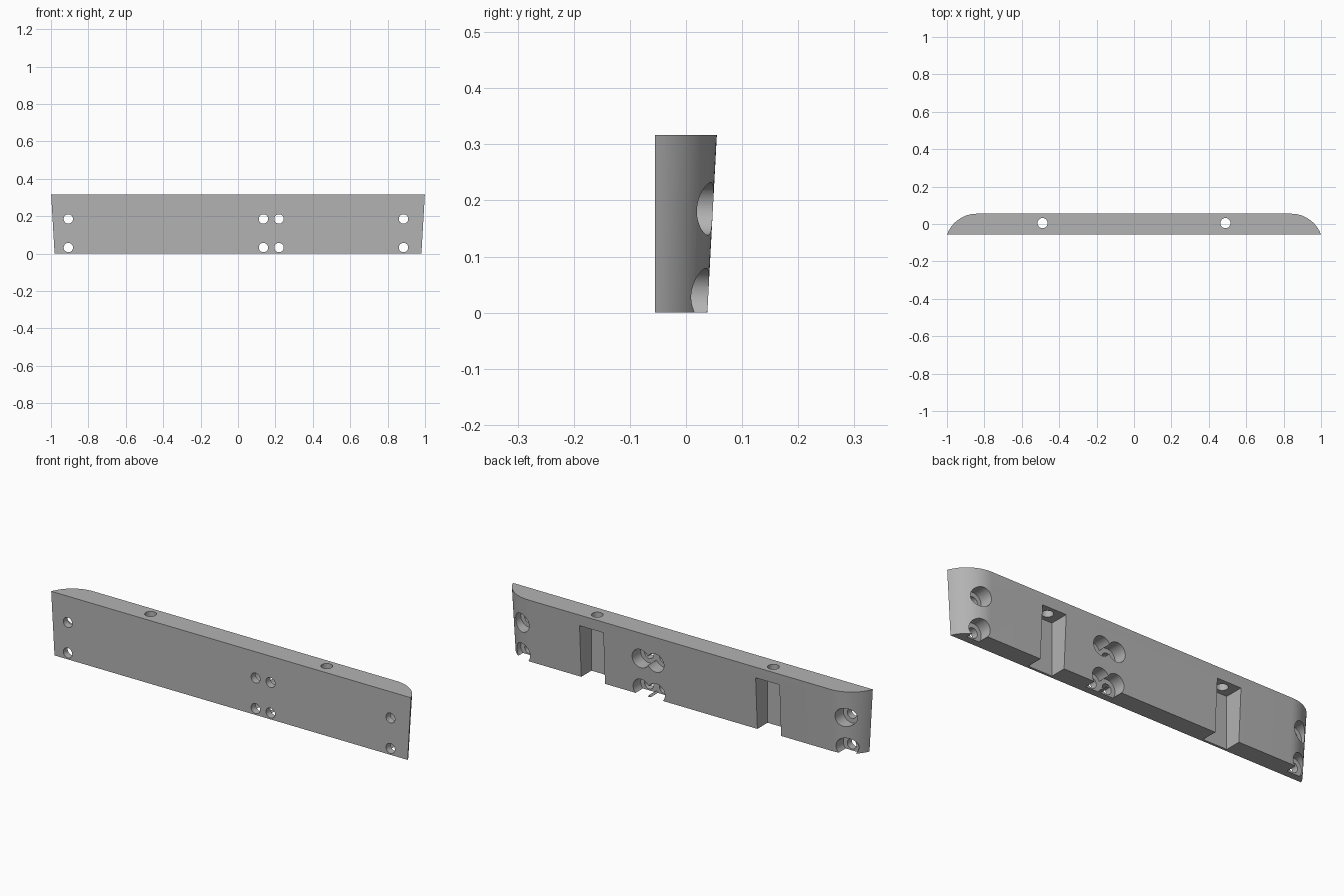
import bpy, bmesh, math
from mathutils import Matrix

if "Cube" in bpy.data.objects:
    bpy.data.objects.remove(bpy.data.objects["Cube"])

HEIGHT, FRONT, BACK = 0.317, -0.055, 0.055
ARC_X, RADIUS, DRAFT = 0.84, 0.17, 0.017
ARC_Y = BACK - RADIUS

grey = bpy.data.materials.new("plain grey")
grey.use_nodes = True
grey.diffuse_color = (0.45, 0.45, 0.45, 1)
grey.node_tree.nodes["Principled BSDF"].inputs["Base Color"].default_value = grey.diffuse_color


def make_object(name, bm):
    bmesh.ops.recalc_face_normals(bm, faces=bm.faces)
    mesh = bpy.data.meshes.new(name)
    bm.to_mesh(mesh)
    bm.free()
    mesh.materials.append(grey)
    obj = bpy.data.objects.new(name, mesh)
    bpy.context.collection.objects.link(obj)
    return obj


def outline(radius, steps=16):
    """Flat front, rounded ends that run tangent into the flat back."""
    end = math.asin((FRONT - ARC_Y) / radius)
    angles = [end + (math.pi / 2 - end) * i / steps for i in range(steps + 1)]
    right = [(ARC_X + radius * math.cos(a), ARC_Y + radius * math.sin(a)) for a in angles]
    return right + [(-x, y) for x, y in reversed(right)]


def cylinder(name, radius, start, end):
    bm = bmesh.new()
    bmesh.ops.create_cone(bm, cap_ends=True, segments=40, radius1=radius,
                          radius2=radius, depth=(end - start))
    bmesh.ops.translate(bm, verts=bm.verts, vec=(0, 0, (start + end) / 2))
    return bm


def along_y(x, z, radius, start, end):
    bm = cylinder("cutter", radius, start, end)
    bmesh.ops.rotate(bm, verts=bm.verts, matrix=Matrix.Rotation(-math.pi / 2, 3, 'X'))
    bmesh.ops.translate(bm, verts=bm.verts, vec=(x, 0, z))
    return bm


def along_z(x, y, radius, start, end):
    bm = cylinder("cutter", radius, start, end)
    bmesh.ops.translate(bm, verts=bm.verts, vec=(x, y, 0))
    return bm


def box(low, high):
    bm = bmesh.new()
    bmesh.ops.create_cube(bm, size=1)
    for v in bm.verts:
        v.co = [(a + b) / 2 + c * (b - a) for a, b, c in zip(low, high, v.co)]
    return bm


def cut(target, bm):
    cutter = make_object("cutter", bm)
    cutter.hide_render = True
    mod = target.modifiers.new("cut", 'BOOLEAN')
    mod.operation = 'DIFFERENCE'
    mod.solver = 'EXACT'
    mod.object = cutter
    bpy.ops.object.modifier_apply(modifier=mod.name)
    bpy.data.objects.remove(cutter)


# Drafted bar body: the outline shrinks towards the bottom
bm = bmesh.new()
rings = [[bm.verts.new((x, y, z)) for x, y in outline(r)]
         for r, z in ((RADIUS - DRAFT, 0), (RADIUS, HEIGHT))]
count = len(rings[0])
for i in range(count):
    j = (i + 1) % count
    bm.faces.new((rings[0][i], rings[0][j], rings[1][j], rings[1][i]))
for ring in rings:
    bm.faces.new(ring)
bar = make_object("mounting_bar", bm)
bpy.context.view_layer.objects.active = bar
bar.select_set(True)

# Screw holes from the front with wide counterbores at the back
for x in (-0.907, 0.136, 0.219, 0.885):
    for z in (0.032, 0.185):
        cut(bar, along_y(x, z, 0.047, -0.02, 0.2))
        cut(bar, along_y(x, z, 0.025, -0.2, 0.1))

# Slots open to the back and bottom, each with a vertical hole from the top
for x in (-0.489, 0.489):
    cut(bar, box((x - 0.066, -0.043, -0.1), (x + 0.066, 0.2, 0.262)))
    cut(bar, along_z(x, 0.005, 0.027, 0.2, 0.5))

bpy.ops.object.shade_smooth_by_angle(angle=math.radians(30))
